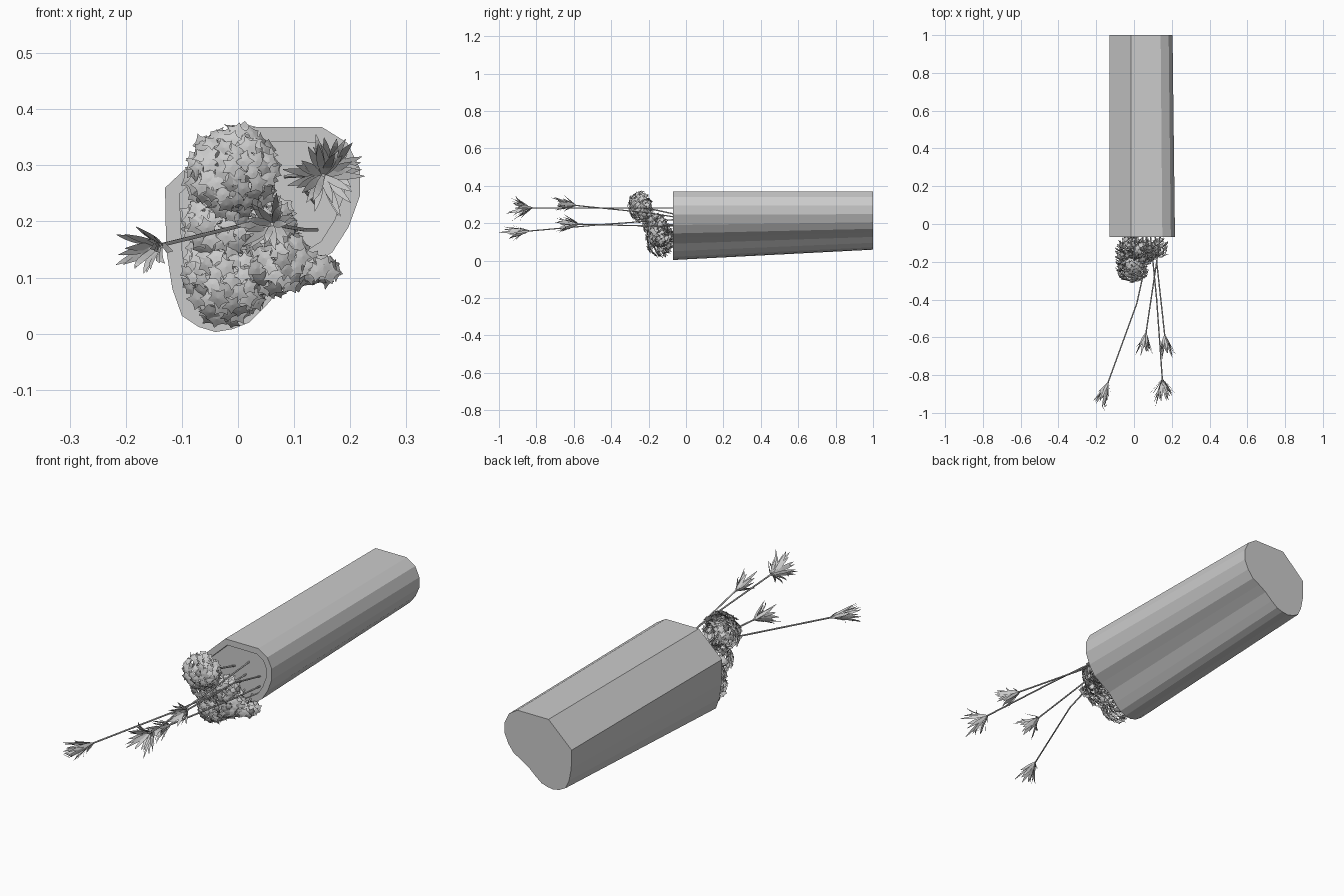
import bpy, bmesh, math, random
from mathutils import Vector as V

if "Cube" in bpy.data.objects:
    bpy.data.objects.remove(bpy.data.objects["Cube"])

random.seed(4)


def make(name, bm):
    me = bpy.data.meshes.new(name)
    bm.to_mesh(me)
    bm.free()
    ob = bpy.data.objects.new(name, me)
    bpy.context.collection.objects.link(ob)
    return ob


# planter: kidney section lofted along y, slightly smaller at the far end
section = [(-.015, .368), (.15, .368), (.195, .34), (.217, .295), (.217, .245),
           (.197, .19), (.168, .145), (.13, .12), (.085, .09), (.05, .05),
           (.02, .02), (-.01, .008), (-.04, .003), (-.07, .012), (-.10, .032),
           (-.117, .08), (-.128, .15), (-.13, .26)]
bm = bmesh.new()
front = [bm.verts.new((x, -.07, z)) for x, z in section]
back = []
for x, z in section:
    bx = x * .94 if x > .1 else x
    bz = .26 - (.26 - z) * .785 if z < .26 else z
    back.append(bm.verts.new((bx, 1, bz)))
rim = bm.faces.new(front)
bm.faces.new(back[::-1])
n = len(section)
for i in range(n):
    j = (i + 1) % n
    bm.faces.new((front[i], back[i], back[j], front[j]))
bmesh.ops.recalc_face_normals(bm, faces=bm.faces)

# rim and sunken soil
bmesh.ops.inset_individual(bm, faces=[rim], thickness=.028)
soil = bmesh.ops.extrude_discrete_faces(bm, faces=[rim])["faces"][0]
for v in soil.verts:
    v.co.y += .028
make("planter", bm)

# bushy foliage: small lobed leaves over ellipsoid clumps
clumps = [((-.01, -.25, .29), (.085, .065, .08), 130),
          ((-.035, -.19, .2), (.065, .05, .06), 70),
          ((.045, -.16, .19), (.06, .06, .06), 70),
          ((-.02, -.14, .11), (.075, .08, .095), 130),
          ((.07, -.15, .13), (.065, .065, .06), 90),
          ((.135, -.13, .115), (.045, .055, .025), 32)]
bm = bmesh.new()
for c, r, count in clumps:
    for i in range(count):
        # evenly spread directions
        h = 1 - 2 * (i + .5) / count
        a = i * 2.39996
        q = math.sqrt(1 - h * h)
        d = V((q * math.cos(a), h, q * math.sin(a)))
        p = V(c) + V([d[k] * r[k] * random.uniform(.8, 1.0) for k in range(3)])
        p.y = min(p.y, -.072)
        nrm = (d * .8 + V((0, -.7, 0)) + V([random.uniform(-.45, .45) for _ in range(3)])).normalized()
        u = nrm.orthogonal().normalized()
        w = nrm.cross(u)
        size = random.uniform(.012, .017)
        spin = random.uniform(0, 6.28)
        ring = []
        for k in range(15):
            t = k / 15 * math.tau
            rad = size * (1 + .35 * math.cos(5 * t))
            ring.append(bm.verts.new(p + rad * (u * math.cos(t + spin) + w * math.sin(t + spin))
                                     - nrm * .15 * rad))
        mid = bm.verts.new(p)
        for k in range(15):
            bm.faces.new((mid, ring[k], ring[(k + 1) % 15]))
make("bush_leaves", bm)


def stalk(name, pts, radius):
    cu = bpy.data.curves.new(name, 'CURVE')
    cu.dimensions = '3D'
    cu.bevel_depth = radius
    cu.bevel_resolution = 1
    cu.use_fill_caps = True
    sp = cu.splines.new('POLY')
    sp.points.add(len(pts) - 1)
    for q, p in zip(sp.points, pts):
        q.co = (*p, 1)
    ob = bpy.data.objects.new(name, cu)
    bpy.context.collection.objects.link(ob)


# woody twigs holding up the clumps
for c, r, count in clumps:
    stalk("bush_twig", [(c[0] * .6 + .02, -.042, c[2] * .6 + .07), c], .004)


def tuft(name, base, axis, length, spread, count):
    axis = V(axis).normalized()
    u = axis.orthogonal().normalized()
    w = axis.cross(u)
    bm = bmesh.new()
    for i in range(count):
        a = i * 2.39996 + random.uniform(-.2, .2)
        rad = u * math.cos(a) + w * math.sin(a)
        side = axis.cross(rad)
        s = spread * random.uniform(.55, 1.05)
        ln = length * random.uniform(.6, 1)
        droop = random.uniform(.0, .75)
        if i < 2:
            droop = 0
        start = V(base) - axis * random.uniform(0, .03)
        rows = []
        for k in range(7):
            t = k / 6
            p = start + rad * s * (t ** .8) + axis * ln * (t * (1 + .5 * droop) - droop * t * t)
            half = .0065 * math.sin(math.pi * min(1, .08 + .92 * t) ** .8) + .0003
            rows.append((bm.verts.new(p - side * half), bm.verts.new(p + side * half)))
        for (a0, b0), (a1, b1) in zip(rows, rows[1:]):
            bm.faces.new((a0, b0, b1, a1))
    make(name, bm)


# four tall reeds: stem path, then leaf head (length, spread, count)
reeds = [([(.07, -.042, .22), (.055, -.24, .208), (.015, -.42, .195), (-.145, -.86, .156)], .15, .05, 20),
         ([(.085, -.042, .28), (.12, -.4, .282), (.152, -.85, .282)], .13, .075, 26),
         ([(.14, -.042, .23), (.12, -.2, .255), (.165, -.61, .297)], .13, .05, 20),
         ([(.14, -.042, .185), (.12, -.2, .185), (.06, -.6, .195)], .13, .055, 20)]
for path, ln, spread, count in reeds:
    stalk("reed_stem", path, .0035)
    tuft("reed_leaves", path[-1], V(path[-1]) - V(path[-2]), ln, spread, count)
